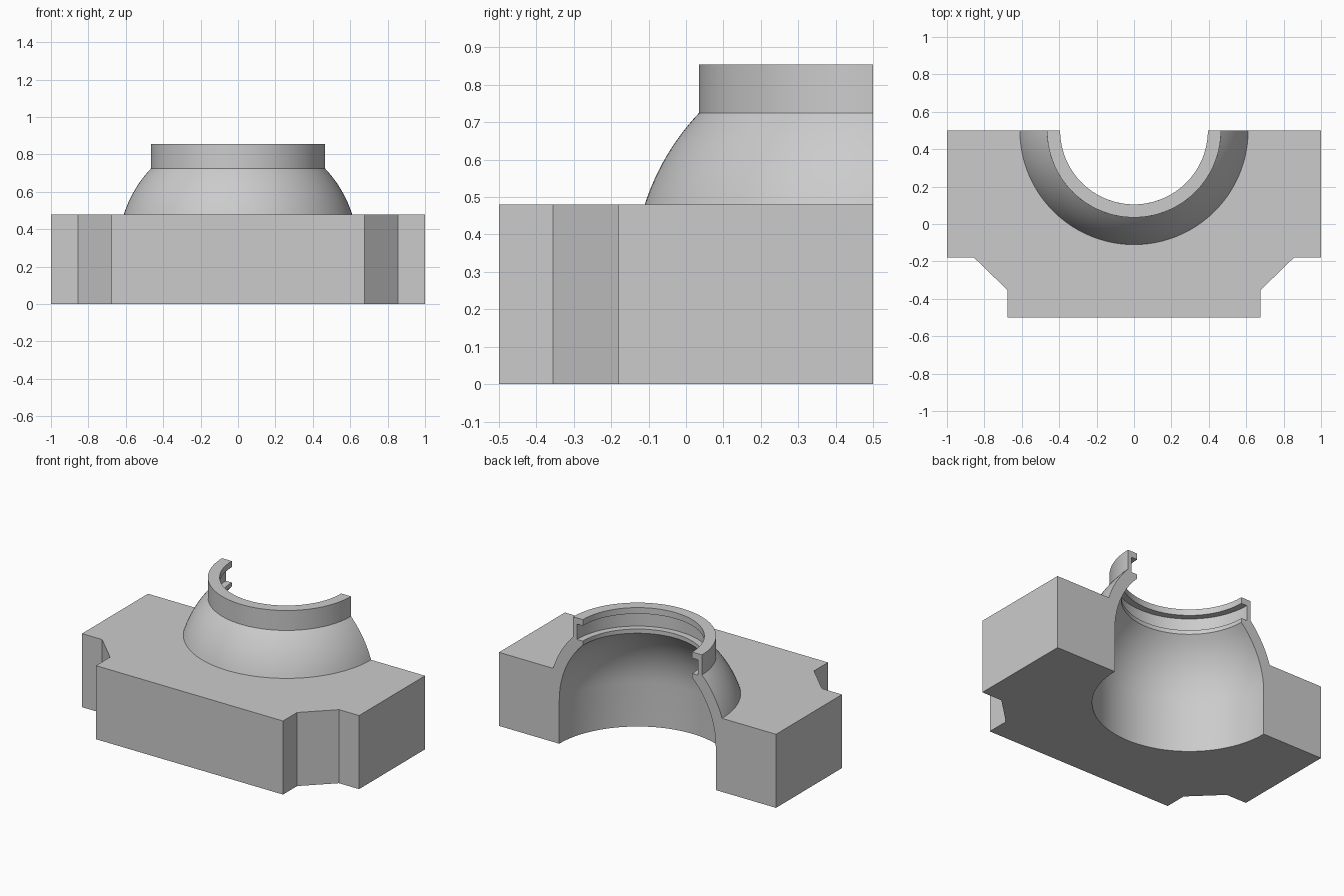
import bpy, bmesh, math

cube = bpy.data.objects.get("Cube")
if cube:
    bpy.data.objects.remove(cube, do_unlink=True)

BACK = 0.5          # cut plane, also the axis of the dome
BASE_H = 0.48
STEPS = 64
CENTRE_Z = 0.284    # centre height of the dome spheres


def dome_arc(radius, z0, z1, n=10):
    """Points on a sphere section between two heights, as (radius, z)."""
    a0 = math.asin((z0 - CENTRE_Z) / radius)
    a1 = math.asin((z1 - CENTRE_Z) / radius)
    angles = [a0 + (a1 - a0) * i / n for i in range(n + 1)]
    return [(radius * math.cos(a), CENTRE_Z + radius * math.sin(a)) for a in angles]


# Half section: bore, inner dome, grooved collar, outer dome
bore, lip, groove, rim = 0.565, 0.395, 0.437, 0.465
profile = [(bore, 0)] + dome_arc(bore, CENTRE_Z, 0.688)
profile += [(lip, 0.715), (groove, 0.715), (groove, 0.815), (lip, 0.815),
            (lip, 0.855), (rim, 0.855)]
profile += dome_arc(0.641, 0.725, BASE_H, 12)

# Block outline from the back left corner round the front to the back right
half = [(1, BACK), (1, -0.18), (0.855, -0.18), (0.675, -0.355), (0.675, -0.5)]
outline = half + [(-x, y) for x, y in reversed(half)]

bm = bmesh.new()

# Revolved half shell
rings = []
for i in range(STEPS + 1):
    a = -math.pi * i / STEPS
    rings.append([bm.verts.new((r * math.cos(a), BACK + r * math.sin(a), z))
                  for r, z in profile])
for r0, r1 in zip(rings, rings[1:]):
    for j in range(len(profile) - 1):
        bm.faces.new((r0[j], r0[j + 1], r1[j + 1], r1[j]))

# Block walls
low = [bm.verts.new((x, y, 0)) for x, y in outline]
high = [bm.verts.new((x, y, BASE_H)) for x, y in outline]
for i in range(len(outline) - 1):
    bm.faces.new((low[i], low[i + 1], high[i + 1], high[i]))

# Underside, top and the two cut faces
bm.faces.new(low + [ring[0] for ring in reversed(rings)])
bm.faces.new(high + [ring[-1] for ring in reversed(rings)])
for ring, k in ((rings[0], 0), (rings[-1], -1)):
    bm.faces.new(ring + [high[k], low[k]])
bmesh.ops.recalc_face_normals(bm, faces=bm.faces)

mesh = bpy.data.meshes.new("half_housing")
bm.to_mesh(mesh)
bm.free()
housing = bpy.data.objects.new("half_housing", mesh)
bpy.context.collection.objects.link(housing)

# Plain grey
grey = bpy.data.materials.new("plain_grey")
grey.use_nodes = True
colour = (0.6, 0.6, 0.6, 1)
grey.diffuse_color = colour
grey.node_tree.nodes["Principled BSDF"].inputs["Base Color"].default_value = colour
mesh.materials.append(grey)

# Smooth curves with sharp edges kept
bpy.ops.object.select_all(action='DESELECT')
housing.select_set(True)
bpy.context.view_layer.objects.active = housing
bpy.ops.object.shade_smooth_by_angle(angle=math.radians(30))
